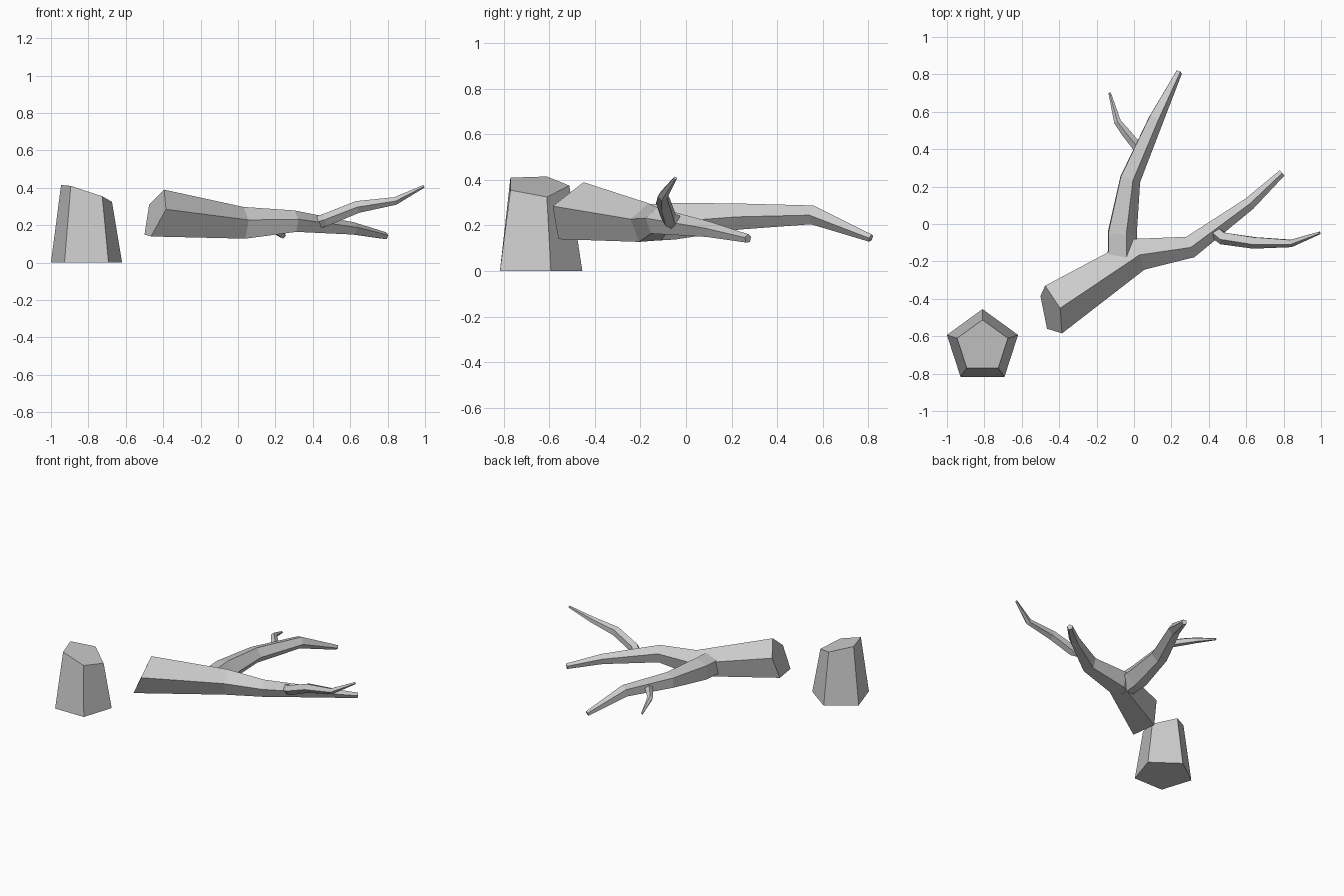
import bpy
from math import cos, sin, radians
from mathutils import Vector

if "Cube" in bpy.data.objects:
    bpy.data.objects.remove(bpy.data.objects["Cube"])


def skin(name, rings):
    """Join pentagon rings into a closed flat-faced tube."""
    n = 5
    verts = [v for ring in rings for v in ring]
    faces = [list(range(n))[::-1], list(range(len(verts) - n, len(verts)))]
    for i in range(len(rings) - 1):
        for k in range(n):
            a, b = i * n + k, i * n + (k + 1) % n
            faces.append([a, b, b + n, a + n])
    mesh = bpy.data.meshes.new(name)
    mesh.from_pydata([tuple(v) for v in verts], [], faces)
    mesh.update()
    obj = bpy.data.objects.new(name, mesh)
    bpy.context.collection.objects.link(obj)
    bpy.context.view_layer.objects.active = obj
    bpy.ops.object.mode_set(mode='EDIT')
    bpy.ops.mesh.select_all(action='SELECT')
    bpy.ops.mesh.normals_make_consistent(inside=False)
    bpy.ops.object.mode_set(mode='OBJECT')
    return obj


def limb(name, path, roll=0.0, first=None):
    """Pentagonal limb along (x, y, z, radius) points; first overrides ring 0."""
    pts = [Vector(p[:3]) for p in path]
    rings = []
    for i, p in enumerate(path):
        d = Vector((0, 0, 0))
        if i > 0:
            d += (pts[i] - pts[i - 1]).normalized()
        if i < len(pts) - 1:
            d += (pts[i + 1] - pts[i]).normalized()
        d.normalize()
        side = Vector((0, 0, 1)).cross(d).normalized()
        up = d.cross(side)
        angles = [radians(roll + 72 * k) for k in range(5)]
        rings.append([pts[i] + p[3] * (cos(a) * up + sin(a) * side) for a in angles])
    if first:
        rings[0] = first
    return skin(name, rings)


# Tapered stump with a slanted cut
heights = [0.375, 0.415, 0.41, 0.355, 0.325]
base, top = [], []
for k, h in enumerate(heights):
    a = radians(90 + 72 * k)
    base.append((-0.81 + 0.2 * cos(a), -0.655 + 0.2 * sin(a), 0))
    top.append((-0.81 + 0.143 * cos(a), -0.655 + 0.143 * sin(a), h))
skin("stump", [base, top])

# Fallen trunk, with its slanted cut end, running out into the main bough
cut = [(-0.395, -0.45, 0.39), (-0.475, -0.33, 0.31), (-0.50, -0.385, 0.15),
       (-0.465, -0.56, 0.14), (-0.385, -0.585, 0.285)]
limb("trunk", [(-0.445, -0.46, 0.255, 0.14), (0.025, -0.16, 0.206, 0.092),
               (0.30, -0.122, 0.217, 0.062), (0.615, 0.108, 0.18, 0.036),
               (0.79, 0.272, 0.142, 0.02)], roll=-4, first=cut)

# Side limbs
limb("rear_bough", [(-0.07, -0.19, 0.212, 0.085), (-0.07, -0.05, 0.22, 0.085),
                    (-0.025, 0.24, 0.24, 0.06), (0.115, 0.56, 0.247, 0.044),
                    (0.24, 0.812, 0.145, 0.018)], roll=-20)
limb("front_branch", [(0.43, -0.04, 0.215, 0.035), (0.475, -0.075, 0.23, 0.036),
                      (0.64, -0.098, 0.298, 0.034), (0.84, -0.102, 0.33, 0.022),
                      (0.993, -0.047, 0.408, 0.008)], roll=-20)
limb("rear_twig", [(0.02, 0.41, 0.24, 0.028), (-0.045, 0.49, 0.245, 0.025),
                   (-0.088, 0.545, 0.245, 0.02), (-0.13, 0.70, 0.2, 0.007)])
